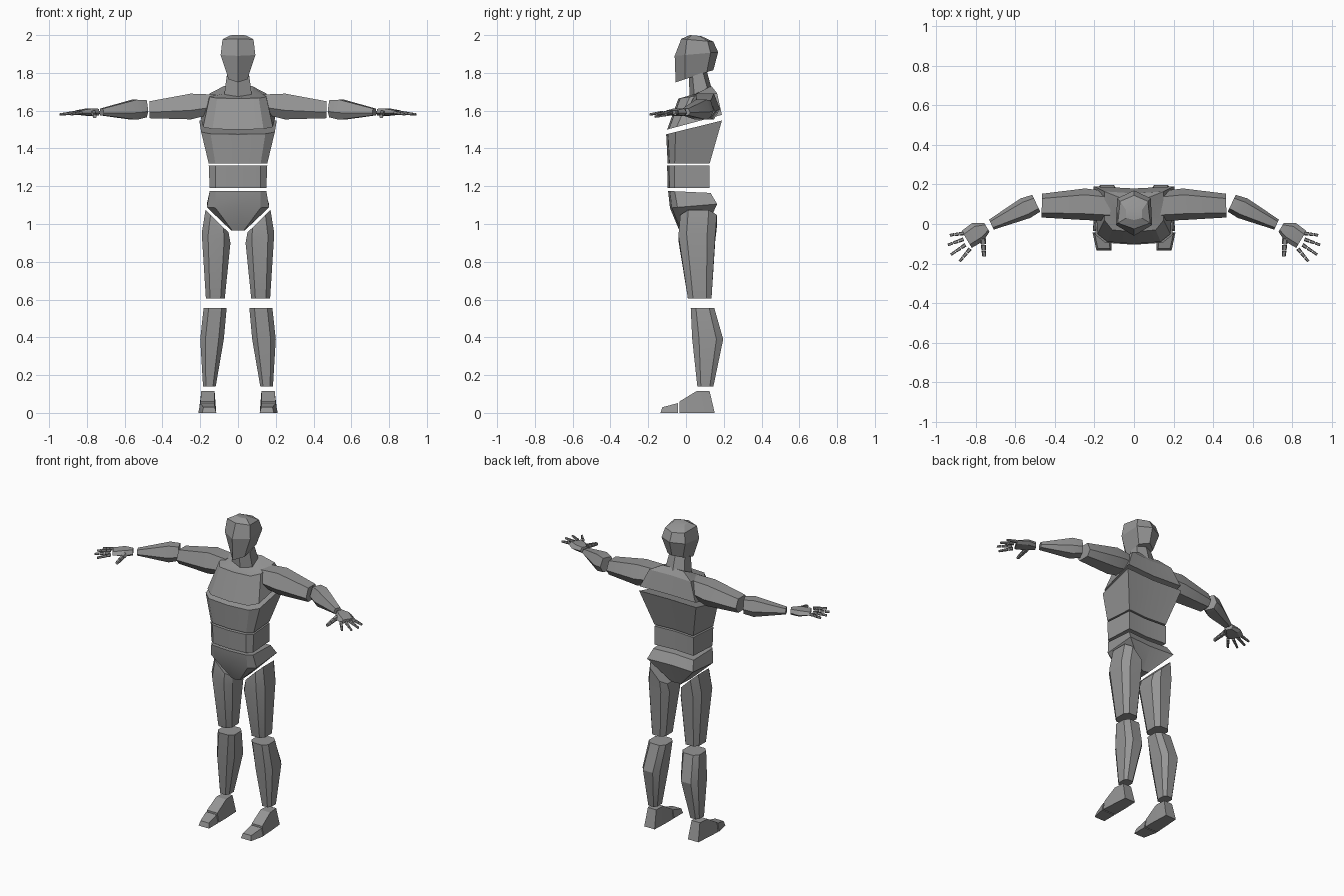
import bpy
import bmesh
from mathutils import Vector

default_cube = bpy.data.objects.get("Cube")
if default_cube:
    bpy.data.objects.remove(default_cube, do_unlink=True)

# One plain grey for the whole mannequin
grey = bpy.data.materials.new("plain_grey")
grey.use_nodes = True
grey.diffuse_color = (0.3, 0.3, 0.3, 1)
grey.node_tree.nodes["Principled BSDF"].inputs["Base Color"].default_value = grey.diffuse_color


def loft(name, rings, side=1):
    """Skin a stack of equal rings, cap both ends; side=-1 mirrors in x."""
    bm = bmesh.new()
    rows = [[bm.verts.new((x * side, y, z)) for x, y, z in ring] for ring in rings]
    count = len(rows[0])
    for low, high in zip(rows, rows[1:]):
        for i in range(count):
            j = (i + 1) % count
            bm.faces.new((low[i], low[j], high[j], high[i]))
    bm.faces.new(rows[0])
    bm.faces.new(rows[-1])
    bmesh.ops.recalc_face_normals(bm, faces=bm.faces)
    mesh = bpy.data.meshes.new(name)
    bm.to_mesh(mesh)
    bm.free()
    mesh.materials.append(grey)
    part = bpy.data.objects.new(name, mesh)
    bpy.context.collection.objects.link(part)
    bpy.ops.object.select_all(action='DESELECT')
    part.select_set(True)
    bpy.context.view_layer.objects.active = part
    bpy.ops.object.shade_smooth_by_angle(angle=0.4)
    return part


def symmetric(half, front_z, back_z):
    """Mirror a half outline (front centre to back centre), sloping front to back."""
    start, end = half[0][1], half[-1][1]
    half = [(x, y, front_z + (back_z - front_z) * (y - start) / (end - start)) for x, y in half]
    return half + [(-x, y, z) for x, y, z in reversed(half[1:-1])]


def body_ring(front_w, side_w, back_w, front_y, side_y, back_y, front_z, back_z):
    half = [(0, front_y - 0.01), (front_w, front_y), (side_w, side_y),
            (back_w, back_y), (0, back_y - 0.01)]
    return symmetric(half, front_z, back_z)


def head_ring(front_w, back_w, front_y, temple_y, nape_y, back_y, front_z, back_z):
    half = [(0, front_y), (front_w, temple_y), (back_w, nape_y), (0, back_y)]
    return symmetric(half, front_z, back_z)


def leg_ring(inner, outer, front, back, inner_z, outer_z, chamfer=0.22):
    """Octagonal section whose height may slope from inner to outer side."""
    c, d = (outer - inner) * chamfer, (back - front) * chamfer
    outline = [(inner + c, front), (outer - c, front), (outer, front + d), (outer, back - d),
               (outer - c, back), (inner + c, back), (inner, back - d), (inner, front + d)]
    rise = (outer_z - inner_z) / (outer - inner)
    return [(x, y, inner_z + rise * (x - inner)) for x, y in outline]


def foot_ring(inner, outer, low_y, high_y, height):
    inset = 0.1 * (outer - inner)
    return [(inner, low_y, 0), (outer, low_y, 0),
            (outer - inset, high_y, height), (inner + inset, high_y, height)]


def limb(name, stations, side):
    """Hexagonal limb through (centre, half width, half height) stations."""
    along = Vector(stations[-1][0]) - Vector(stations[0][0])
    across = Vector((-along.y, along.x, 0)).normalized()
    hexagon = [(-0.6, 1), (0.6, 1), (1, -0.2), (0.6, -1), (-0.6, -1), (-1, -0.3)]
    rings = [[Vector(centre) + across * u * w + Vector((0, 0, v * h)) for u, v in hexagon]
             for centre, w, h in stations]
    return loft(name, rings, side)


def finger(name, start, end, side, width=0.01, joints=3):
    """A row of tapering segments with small gaps."""
    a, b = Vector(start), Vector(end)
    for k in range(joints):
        near, far = a.lerp(b, k / joints), a.lerp(b, (k + 0.9) / joints)
        w = width * (1 - 0.12 * k)
        limb(f"{name}_segment_{k + 1}", [(near, w, w * 0.9), (far, w * 0.85, w * 0.75)], side)


# Head and neck
loft("head", [
    head_ring(0.05, 0.055, -0.055, -0.005, 0.11, 0.145, 1.75, 1.815),
    head_ring(0.092, 0.085, -0.06, -0.005, 0.13, 0.17, 1.89, 1.91),
    head_ring(0.082, 0.07, -0.025, 0.005, 0.115, 0.145, 1.98, 1.965),
    head_ring(0.04, 0.04, 0.02, 0.03, 0.07, 0.08, 2, 1.995),
])
loft("neck", [
    head_ring(0.075, 0.07, 0.02, 0.045, 0.12, 0.14, 1.66, 1.7),
    head_ring(0.06, 0.055, 0.015, 0.035, 0.09, 0.11, 1.775, 1.81),
])

# Torso blocks
loft("upper_chest", [
    body_ring(0.135, 0.185, 0.2, -0.09, -0.05, 0.19, 1.5, 1.575),
    body_ring(0.11, 0.15, 0.15, -0.03, 0.02, 0.165, 1.665, 1.69),
    body_ring(0.05, 0.08, 0.075, 0.02, 0.05, 0.135, 1.67, 1.725),
])
loft("ribcage", [
    body_ring(0.12, 0.155, 0.14, -0.087, -0.06, 0.125, 1.32, 1.32),
    body_ring(0.145, 0.195, 0.205, -0.095, -0.055, 0.19, 1.475, 1.545),
])
loft("abdomen", [
    body_ring(0.12, 0.15, 0.14, -0.087, -0.06, 0.125, 1.19, 1.19),
    body_ring(0.12, 0.155, 0.14, -0.09, -0.06, 0.125, 1.31, 1.31),
])
loft("pelvis", [
    body_ring(0.03, 0.035, 0.03, -0.025, 0, 0.1, 0.965, 0.965),
    body_ring(0.12, 0.165, 0.165, -0.075, -0.045, 0.165, 1.085, 1.105),
    body_ring(0.12, 0.15, 0.145, -0.085, -0.06, 0.13, 1.175, 1.165),
])

finger_lines = {
    "index_finger": ((0.83, -0.125), (0.885, -0.192)),
    "middle_finger": ((0.853, -0.105), (0.93, -0.157)),
    "ring_finger": ((0.863, -0.077), (0.945, -0.107)),
    "little_finger": ((0.863, -0.047), (0.935, -0.057)),
}

for label, side in (("left", 1), ("right", -1)):
    # Legs and feet
    loft(f"{label}_thigh", [
        leg_ring(0.07, 0.17, 0.01, 0.135, 0.605, 0.605),
        leg_ring(0.04, 0.192, -0.04, 0.155, 0.9, 0.95),
        leg_ring(0.05, 0.172, -0.03, 0.163, 0.955, 1.075),
    ], side)
    loft(f"{label}_shin", [
        leg_ring(0.118, 0.185, 0.06, 0.145, 0.14, 0.14),
        leg_ring(0.075, 0.2, 0.033, 0.197, 0.39, 0.39),
        leg_ring(0.06, 0.182, 0.025, 0.15, 0.555, 0.555),
    ], side)
    loft(f"{label}_foot", [
        foot_ring(0.115, 0.208, -0.035, -0.035, 0.06),
        foot_ring(0.115, 0.203, 0.05, 0.055, 0.115),
        foot_ring(0.12, 0.195, 0.152, 0.125, 0.115),
    ], side)
    loft(f"{label}_toes", [
        foot_ring(0.115, 0.19, -0.135, -0.125, 0.03),
        foot_ring(0.115, 0.21, -0.042, -0.042, 0.052),
    ], side)

    # Arms
    limb(f"{label}_upper_arm", [
        ((0.12, 0.09, 1.635), 0.075, 0.05),
        ((0.25, 0.1, 1.622), 0.08, 0.068),
        ((0.467, 0.093, 1.605), 0.06, 0.045),
    ], side)
    limb(f"{label}_forearm", [
        ((0.495, 0.105, 1.61), 0.047, 0.045),
        ((0.55, 0.08, 1.605), 0.055, 0.053),
        ((0.722, -0.003, 1.593), 0.028, 0.018),
    ], side)

    # Hand
    limb(f"{label}_palm", [
        ((0.745, -0.017, 1.592), 0.026, 0.018),
        ((0.79, -0.04, 1.592), 0.054, 0.019),
        ((0.847, -0.078, 1.59), 0.05, 0.011),
    ], side)
    for finger_name, (root, tip) in finger_lines.items():
        finger(f"{label}_{finger_name}", (*root, 1.59), (*tip, 1.58), side)
    finger(f"{label}_thumb", (0.765, -0.075, 1.588), (0.758, -0.168, 1.57), side, 0.015)
